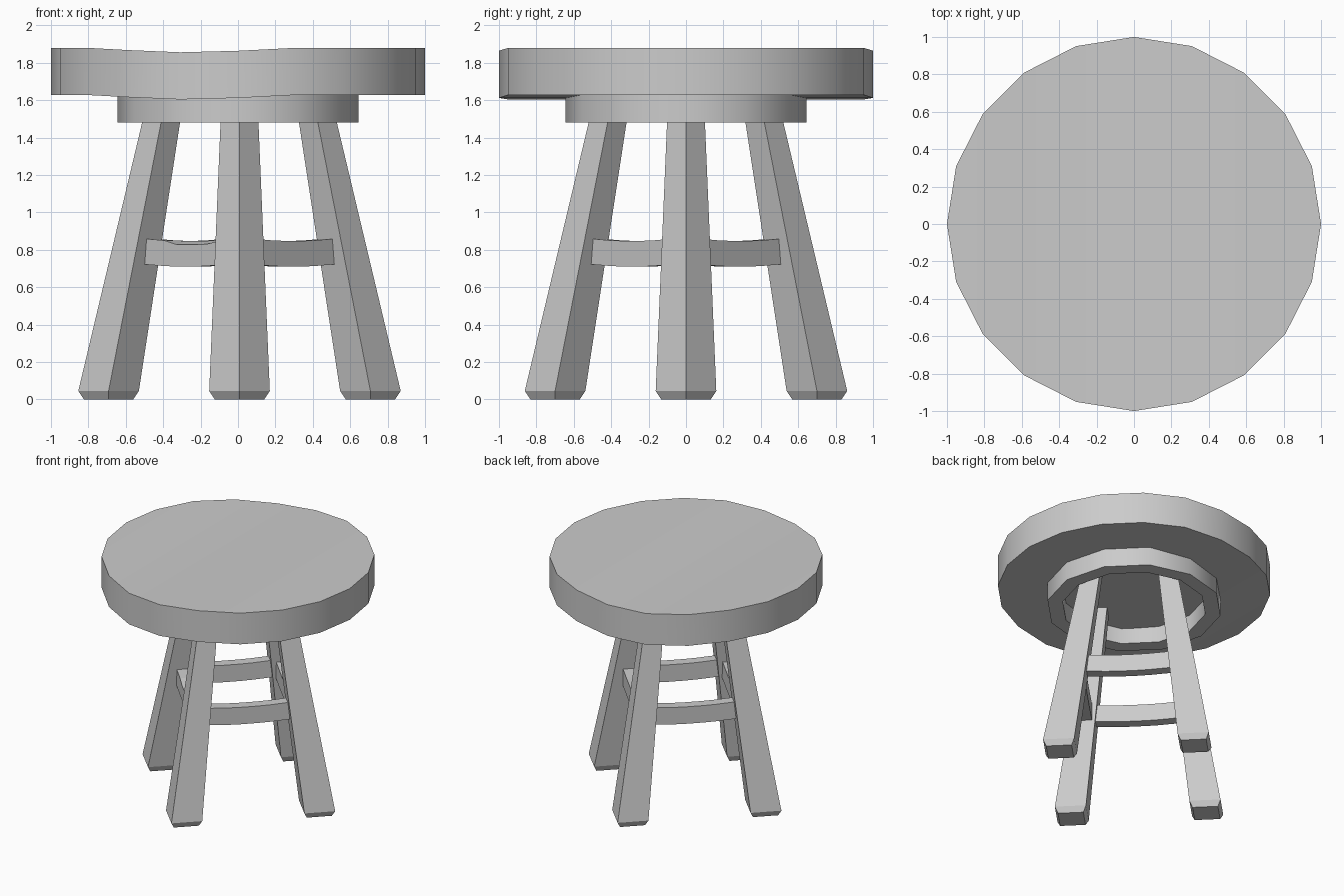
import bpy, bmesh
from math import sin, cos, pi, radians
from mathutils import Vector, Matrix

cube = bpy.data.objects.get("Cube")
if cube:
    bpy.data.objects.remove(cube, do_unlink=True)

# One plain grey colour for the whole stool
GREY = (0.6, 0.6, 0.6, 1)
grey = bpy.data.materials.new("plain grey")
grey.use_nodes = True
grey.diffuse_color = GREY
grey.node_tree.nodes["Principled BSDF"].inputs["Base Color"].default_value = GREY


def finish(bm, name, smooth=None):
    bmesh.ops.recalc_face_normals(bm, faces=bm.faces)
    mesh = bpy.data.meshes.new(name)
    bm.to_mesh(mesh)
    bm.free()
    mesh.materials.append(grey)
    obj = bpy.data.objects.new(name, mesh)
    bpy.context.collection.objects.link(obj)
    if smooth:
        bpy.ops.object.select_all(action='DESELECT')
        obj.select_set(True)
        bpy.context.view_layer.objects.active = obj
        bpy.ops.object.shade_smooth_by_angle(angle=radians(smooth))
    return obj


def ring(bm, radius, z, sides, centre=(0, 0)):
    return [bm.verts.new((centre[0] + radius * cos(2 * pi * i / sides),
                          centre[1] + radius * sin(2 * pi * i / sides), z))
            for i in range(sides)]


def bridge(bm, a, b):
    n = len(a)
    for i in range(n):
        j = (i + 1) % n
        bm.faces.new((a[i], a[j], b[j], b[i]))


# Seat: round slab with a shallow trough running front to back
def sag(x):
    knots = [(-1.1, 0), (-0.81, 0), (-0.59, 0.012), (-0.31, 0.024),
             (0, 0.016), (0.31, 0), (1.1, 0)]
    for (x0, d0), (x1, d1) in zip(knots, knots[1:]):
        if x0 <= x <= x1:
            return d0 + (d1 - d0) * (x - x0) / (x1 - x0)
    return 0


def cap_strips(bm, verts):
    n = len(verts)
    for i in range(n // 2):
        loop = [verts[i], verts[i + 1], verts[n - i - 1], verts[-i]]
        bm.faces.new(list(dict.fromkeys(loop)))


bm = bmesh.new()
low, high = ring(bm, 1, 1.628, 20), ring(bm, 1, 1.88, 20)
bridge(bm, low, high)
cap_strips(bm, low)
cap_strips(bm, high)
for v in bm.verts:
    v.co.z -= sag(v.co.x)
finish(bm, "seat", 30)

# Apron: hollow ring under the seat
bm = bmesh.new()
loops = [ring(bm, r, z, 12) for r, z in
         ((0.643, 1.48), (0.643, 1.635), (0.53, 1.635), (0.53, 1.48))]
for a, b in zip(loops, loops[1:] + loops[:1]):
    bridge(bm, a, b)
finish(bm, "apron_ring", 40)

# Legs: tapered, splayed square posts set corner-out, with chamfered feet
sections = ((0.7, 0.132, 0), (0.7, 0.162, 0.045), (0.39, 0.095, 1.63))
for k, side in enumerate(("left", "back", "right", "front")):
    bm = bmesh.new()
    loops = [ring(bm, r, z, 4, (d, 0)) for d, r, z in sections]
    for a, b in zip(loops, loops[1:]):
        bridge(bm, a, b)
    bm.faces.new(loops[0])
    bm.faces.new(loops[-1])
    bm.transform(Matrix.Translation((0.008, 0, 0)) @ Matrix.Rotation(k * pi / 2, 4, 'Z'))
    finish(bm, side + "_leg")

# Stretchers: slightly sagging bars joining neighbouring legs
corners = ("back_left", "back_right", "front_right", "front_left")
for k, corner in enumerate(corners):
    bm = bmesh.new()
    loops = []
    for t in (-1, -0.5, -0.2, 0.2, 0.5, 1):
        dip = 0.013 * (1 - t * t)
        # worn notch along the upper edge of one bar
        notch = 0.02 if corner == "front_right" and -0.2 <= t <= 0.5 else 0
        loops.append([bm.verts.new((x, 0.32 * t, z - dip)) for x, z in
                      ((0.33, 0.723), (0.41, 0.723), (0.41, 0.86 - notch), (0.33, 0.86))])
    for a, b in zip(loops, loops[1:]):
        bridge(bm, a, b)
    bm.faces.new(loops[0])
    bm.faces.new(loops[-1])
    bm.transform(Matrix.Translation((0.008, 0, 0))
                 @ Matrix.Rotation(pi / 4 + k * pi / 2, 4, 'Z'))
    finish(bm, corner + "_stretcher")
